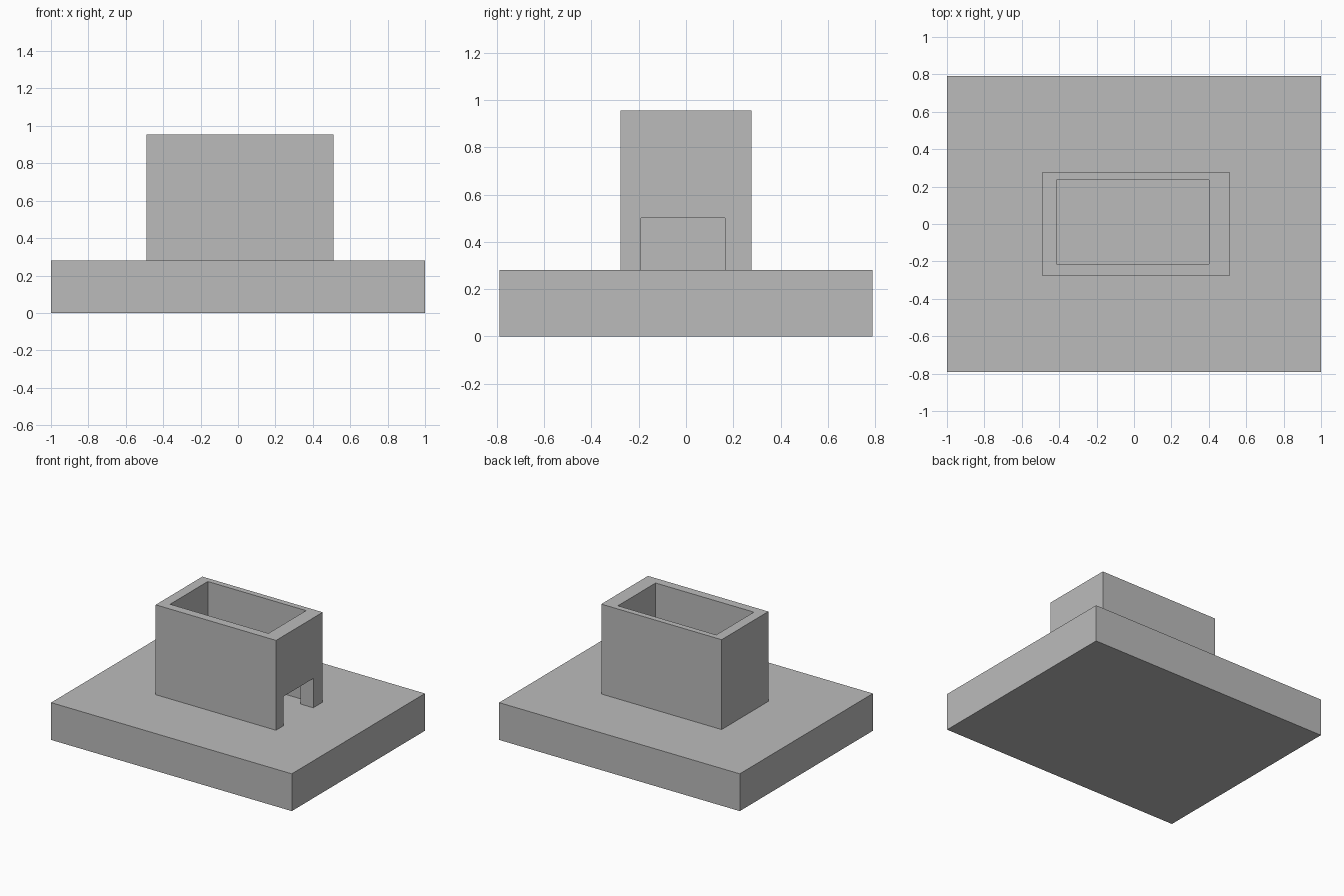
import bpy

cube = bpy.data.objects.get("Cube")
if cube:
    bpy.data.objects.remove(cube, do_unlink=True)

grey = bpy.data.materials.new("plain_grey")
grey.use_nodes = True
colour = (0.5, 0.5, 0.5, 1)
grey.diffuse_color = colour
grey.node_tree.nodes["Principled BSDF"].inputs["Base Color"].default_value = colour


def box(name, low, high):
    """Axis-aligned box between two opposite corners."""
    size = [b - a for a, b in zip(low, high)]
    centre = [(a + b) / 2 for a, b in zip(low, high)]
    bpy.ops.mesh.primitive_cube_add(size=1, location=centre)
    obj = bpy.context.object
    obj.name = name
    obj.scale = size
    bpy.ops.object.transform_apply(location=False, rotation=False, scale=True)
    obj.data.materials.append(grey)
    return obj


def cut(target, cutter):
    """Subtract a hidden cutter from the target."""
    mod = target.modifiers.new(cutter.name, 'BOOLEAN')
    mod.operation = 'DIFFERENCE'
    mod.solver = 'EXACT'
    mod.object = cutter
    bpy.context.view_layer.objects.active = target
    bpy.ops.object.modifier_apply(modifier=mod.name)
    bpy.data.objects.remove(cutter, do_unlink=True)


PLATE_TOP = 0.28

# Base slab
box("base_plate", (-1, -0.79, 0), (1, 0.79, PLATE_TOP))

# Open-topped box with a doorway in its left wall
tower = box("hollow_tower", (-0.49, -0.277, PLATE_TOP), (0.51, 0.277, 0.955))
cut(tower, box("cavity_cutter", (-0.415, -0.213, 0.1), (0.402, 0.234, 1.2)))
cut(tower, box("doorway_cutter", (0.2, -0.19, 0.1), (0.7, 0.165, 0.5)))
